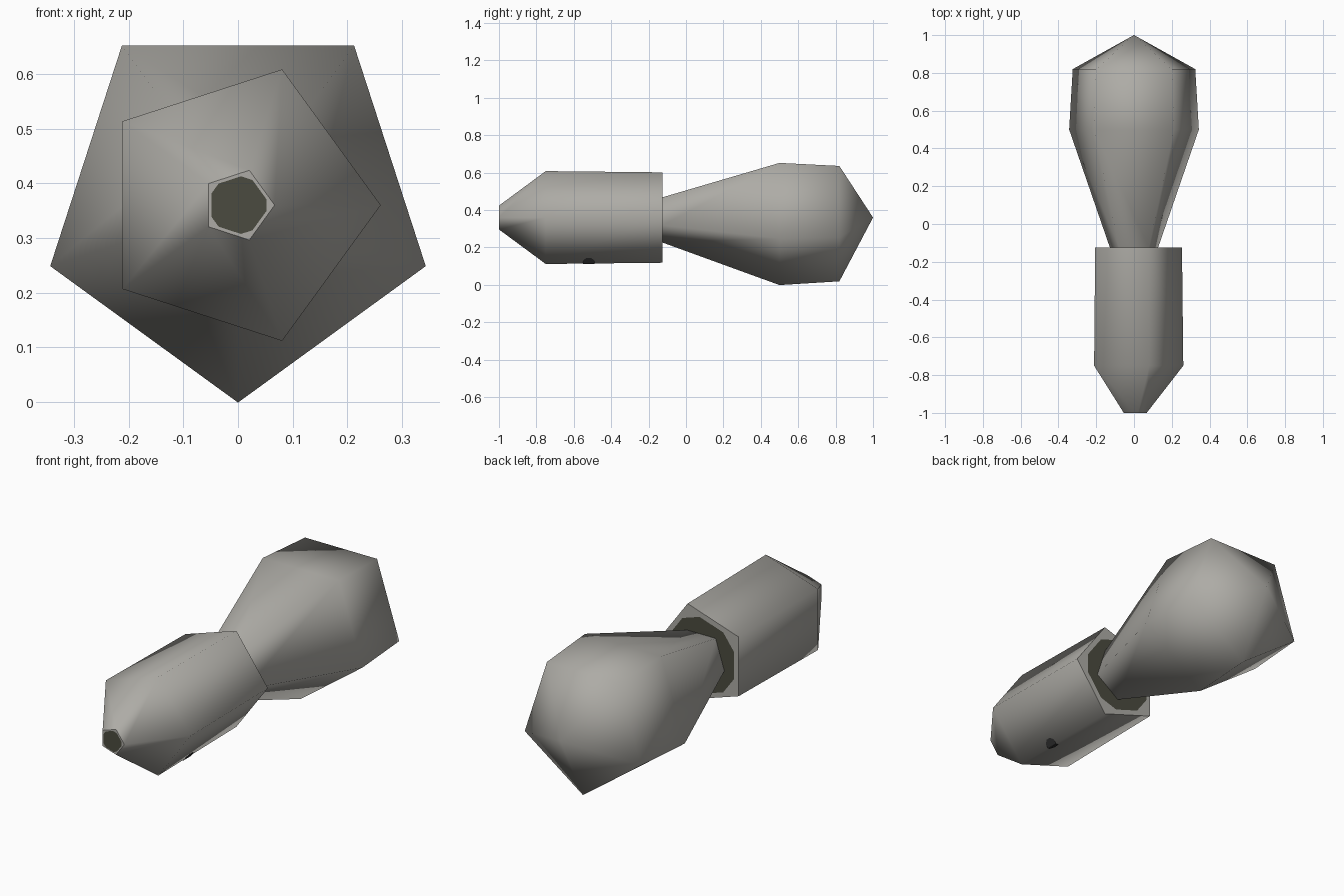
import bpy, bmesh, math
from mathutils import Vector

if "Cube" in bpy.data.objects:
    bpy.data.objects.remove(bpy.data.objects["Cube"])

AXIS_Z = 0.36


def material(name, rgb):
    m = bpy.data.materials.new(name)
    m.diffuse_color = (*rgb, 1)
    m.use_nodes = True
    m.node_tree.nodes["Principled BSDF"].inputs["Base Color"].default_value = m.diffuse_color
    return m


stone = material("warm grey", (0.42, 0.41, 0.38))
dark = material("dark olive", (0.07, 0.07, 0.05))
black = material("near black", (0.03, 0.03, 0.03))


def point(y, r, deg):
    a = math.radians(deg)
    return Vector((r * math.cos(a), y, AXIS_Z + r * math.sin(a)))


def finish(bm, name, mat):
    me = bpy.data.meshes.new(name)
    bm.to_mesh(me)
    bm.free()
    me.materials.append(mat)
    ob = bpy.data.objects.new(name, me)
    bpy.context.collection.objects.link(ob)
    return ob


def loft(name, rings, start, mat):
    """Five-sided smooth body through (y, radius) rings; radius 0 is a tip."""
    bm = bmesh.new()
    loops = []
    for y, r in rings:
        n = 5 if r > 0 else 1
        loops.append([bm.verts.new(point(y, r, start + 72 * i)) for i in range(n)])
    for a, b in zip(loops, loops[1:]):
        for i in range(5):
            j = (i + 1) % 5
            vs = [a[i], a[j], b[0]] if len(b) == 1 else [a[i], a[j], b[j], b[i]]
            bm.faces.new(vs).smooth = True
    for lp in (loops[0], loops[-1]):
        if len(lp) == 5:
            bm.faces.new(lp).smooth = False
    bmesh.ops.recalc_face_normals(bm, faces=bm.faces)
    return finish(bm, name, mat)


def plate(name, pts, normal, mat):
    """Thin painted patch facing along normal."""
    bm = bmesh.new()
    f = bm.faces.new([bm.verts.new(p) for p in pts])
    f.normal_update()
    if f.normal.dot(normal) < 0:
        f.normal_flip()
    return finish(bm, name, mat)


# handle and bulb-shaped head
loft("handle", [(-1.0, 0.067), (-0.75, 0.261), (-0.125, 0.254)], 0, stone)
loft("head", [(-0.125, 0.134), (0.5, 0.361), (0.82, 0.341), (1.0, 0)], -90, stone)

# dark patches on both handle ends
plate("handle_back_patch",
      [point(-0.122, 0.194, 72 * i + s) for i in range(5) for s in (-15, 15)],
      Vector((0, 1, 0)), dark)
plate("handle_front_patch",
      [point(-1.002, 0.053, 72 * i + s) for i in range(5) for s in (-12, 12)],
      Vector((0, -1, 0)), dark)

# small black spot folded over the lowest handle edge
corner = point(-0.52, 0.2605, -72)
for name, other, facing, reach in (("spot_right", 0, -36, 0.04),
                                   ("spot_left", -144, -108, 0.025)):
    u = (point(-0.52, 0.2605, other) - corner).normalized()
    n = point(0, 1, facing) - point(0, 0, facing)
    pts = [corner + u * reach * k + Vector((0, dy, 0)) + n * 0.001
           for k, dy in ((0, -0.03), (0.6, -0.03), (1, -0.012),
                         (1, 0.012), (0.6, 0.03), (0, 0.03))]
    plate(name, pts, n, black)
